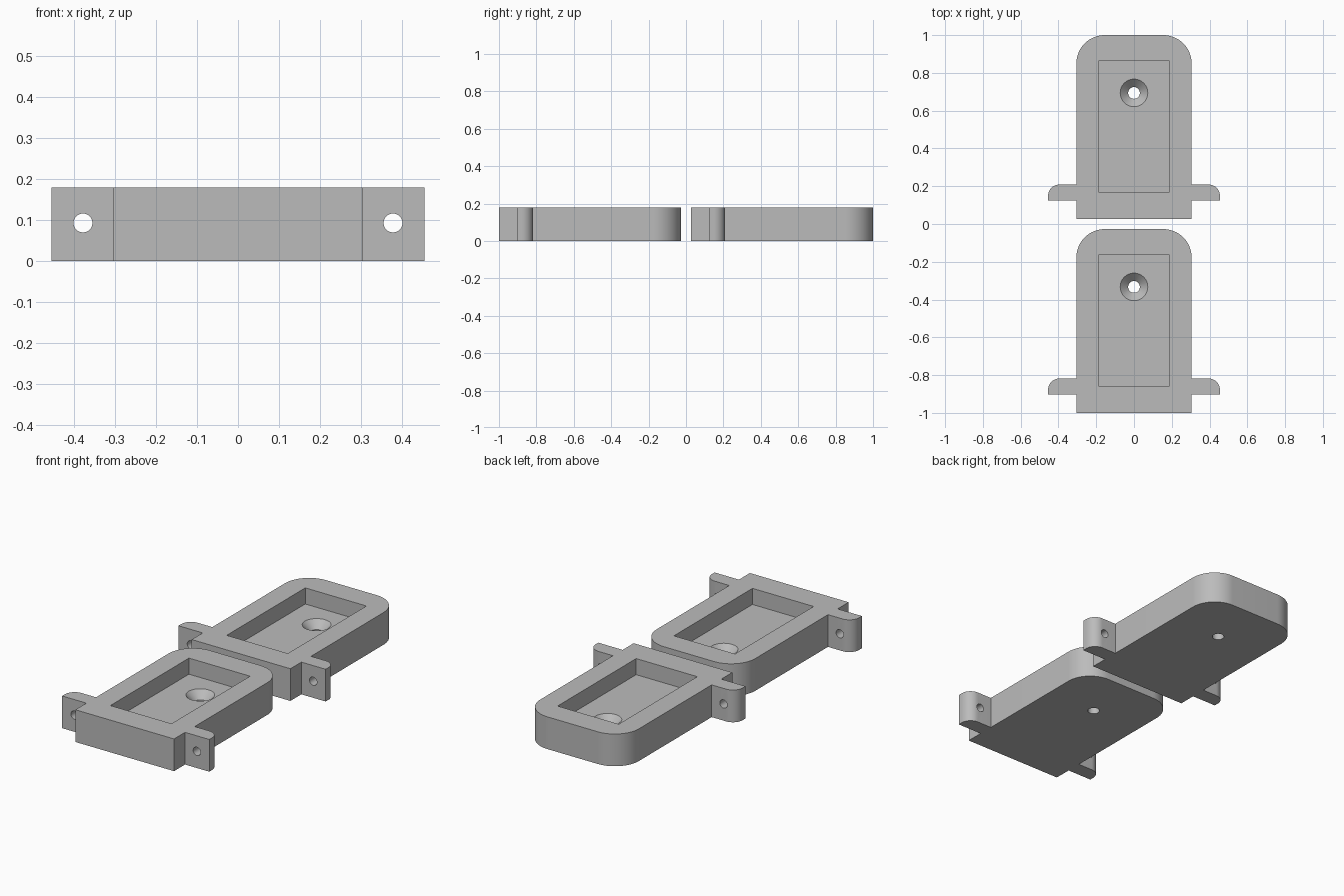
import bpy, bmesh, math
from mathutils import Vector, Matrix

if "Cube" in bpy.data.objects:
    bpy.data.objects.remove(bpy.data.objects["Cube"], do_unlink=True)

HEIGHT, LENGTH, HALF = 0.18, 0.973, 0.305
FLOOR = 0.09
EAR_X, EAR_FRONT, EAR_BACK = 0.455, 0.097, 0.182
HOLE_Y = 0.667

grey = bpy.data.materials.new("plain_grey")
grey.use_nodes = True
grey.diffuse_color = (0.5, 0.5, 0.5, 1)
grey.node_tree.nodes["Principled BSDF"].inputs["Base Color"].default_value = (0.5, 0.5, 0.5, 1)


def arc(cx, cy, r, steps):
    """Quarter circle from +x round to +y."""
    return [(cx + r * math.cos(a), cy + r * math.sin(a))
            for a in (math.pi / 2 * i / steps for i in range(steps + 1))]


def make_object(name, bm):
    bmesh.ops.recalc_face_normals(bm, faces=bm.faces)
    mesh = bpy.data.meshes.new(name)
    bm.to_mesh(mesh)
    bm.free()
    mesh.materials.append(grey)
    obj = bpy.data.objects.new(name, mesh)
    bpy.context.collection.objects.link(obj)
    return obj


def cylinder(name, r1, r2, depth, matrix):
    bm = bmesh.new()
    bmesh.ops.create_cone(bm, cap_ends=True, segments=48, radius1=r1,
                          radius2=r2, depth=depth, matrix=matrix)
    return make_object(name, bm)


def make_plate(name, y0):
    # Plate outline: right half with ear and rounded corners, then mirrored
    half = [(HALF, 0), (HALF, EAR_FRONT), (EAR_X, EAR_FRONT)]
    half += arc(EAR_X - 0.06, EAR_BACK - 0.06, 0.06, 12)
    half += [(HALF, EAR_BACK)]
    half += arc(HALF - 0.15, LENGTH - 0.15, 0.15, 20)
    outline = half + [(-x, y) for x, y in reversed(half)]
    bm = bmesh.new()
    face = bm.faces.new([bm.verts.new((x, y + y0, 0)) for x, y in outline])
    ext = bmesh.ops.extrude_face_region(bm, geom=[face])
    bmesh.ops.translate(bm, vec=(0, 0, HEIGHT),
                        verts=[v for v in ext["geom"] if isinstance(v, bmesh.types.BMVert)])
    plate = make_object(name, bm)

    # Rectangular pocket
    cutters = []
    bm = bmesh.new()
    bmesh.ops.create_cube(bm, size=1, matrix=Matrix.LocRotScale(
        Vector((0, y0 + 0.49, FLOOR + 0.1)), None, Vector((0.378, 0.694, 0.2))))
    cutters.append(make_object("pocket_cutter", bm))

    # Screw hole and its countersink
    place = Matrix.Translation
    cutters.append(cylinder("screw_hole_cutter", 0.031, 0.031, 0.3, place((0, y0 + HOLE_Y, 0))))
    cutters.append(cylinder("countersink_cutter", 0.03, 0.086, 0.056,
                            place((0, y0 + HOLE_Y, FLOOR - 0.015))))

    # Cross holes through the ears
    for side in (-1, 1):
        cutters.append(cylinder("ear_hole_cutter", 0.023, 0.023, 0.3,
                                place((side * 0.378, y0 + 0.14, 0.093))
                                @ Matrix.Rotation(math.pi / 2, 4, 'X')))

    # Cut everything, then drop the cutters
    for cutter in cutters:
        cutter.hide_render = True
        mod = plate.modifiers.new("cut", 'BOOLEAN')
        mod.operation, mod.solver, mod.object = 'DIFFERENCE', 'EXACT', cutter
    bpy.context.view_layer.update()
    graph = bpy.context.evaluated_depsgraph_get()
    plate_mesh = bpy.data.meshes.new_from_object(plate.evaluated_get(graph))
    plate.modifiers.clear()
    plate.data = plate_mesh
    for cutter in cutters:
        bpy.data.objects.remove(cutter, do_unlink=True)

    bpy.ops.object.select_all(action='DESELECT')
    plate.select_set(True)
    bpy.context.view_layer.objects.active = plate
    bpy.ops.object.shade_smooth_by_angle(angle=math.radians(30))


make_plate("front_mounting_plate", -1.0)
make_plate("back_mounting_plate", 1.0 - LENGTH)
